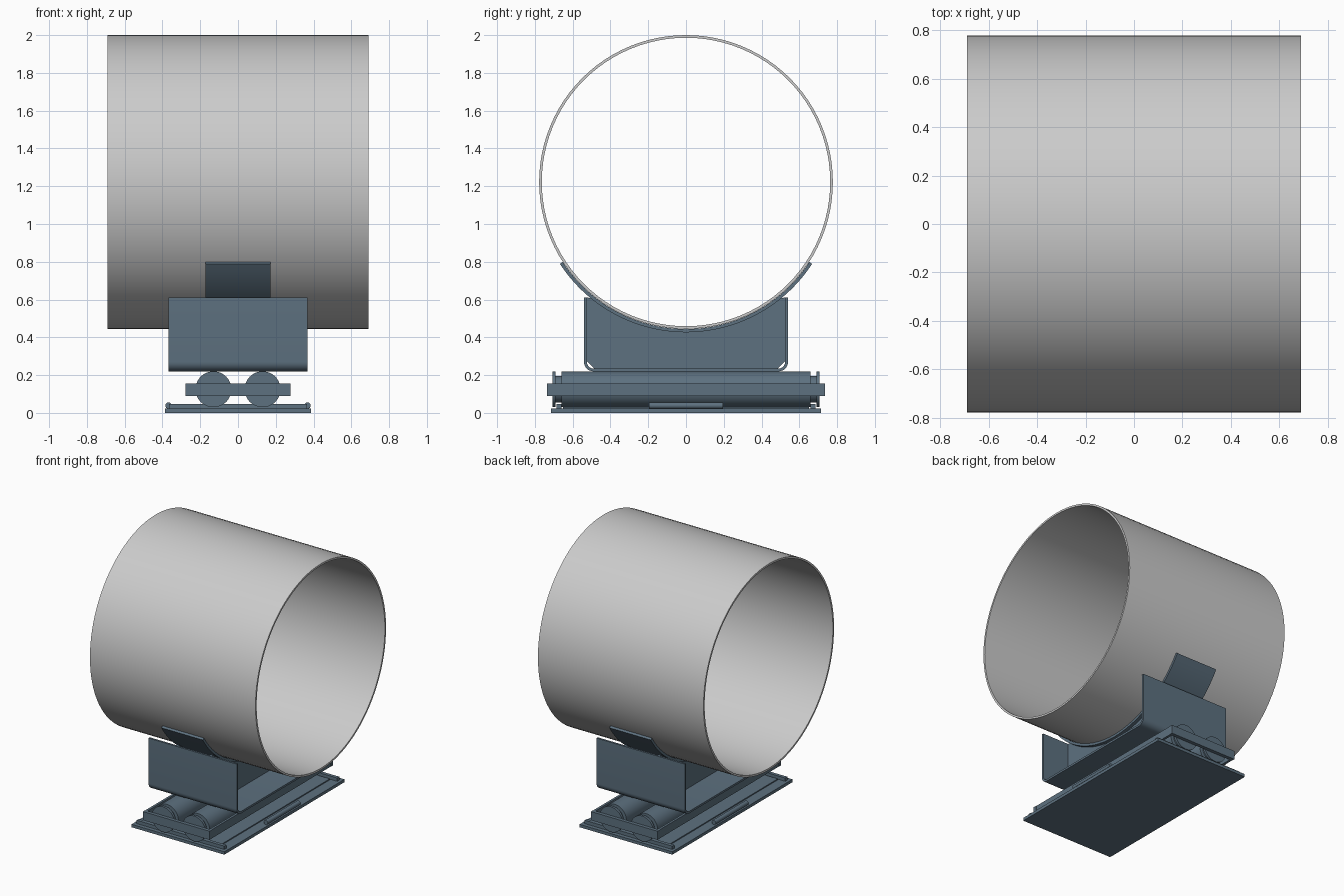
import bpy, bmesh
from math import sin, cos, pi, radians, sqrt

if "Cube" in bpy.data.objects:
    bpy.data.objects.remove(bpy.data.objects["Cube"])

CZ, R = 1.2225, 0.7775   # pipe centre height and outer radius


def material(name, rgb):
    m = bpy.data.materials.new(name)
    m.diffuse_color = (*rgb, 1)
    m.use_nodes = True
    m.node_tree.nodes["Principled BSDF"].inputs["Base Color"].default_value = m.diffuse_color
    return m


steel = material("blue_steel", (0.11, 0.165, 0.215))


def finish(name, bm, mat=steel):
    bmesh.ops.recalc_face_normals(bm, faces=bm.faces)
    me = bpy.data.meshes.new(name)
    bm.to_mesh(me)
    bm.free()
    ob = bpy.data.objects.new(name, me)
    bpy.context.collection.objects.link(ob)
    if mat:
        me.materials.append(mat)
    bpy.ops.object.select_all(action='DESELECT')
    ob.select_set(True)
    bpy.context.view_layer.objects.active = ob
    bpy.ops.object.shade_smooth_by_angle(angle=radians(30))
    return ob


def strip(name, outer, inner, x0, x1, closed=False, mat=steel):
    """Extrude the band between two matching (y, z) lines along x."""
    bm = bmesh.new()
    rings = [[bm.verts.new((x, y, z)) for x, (y, z) in
              ((x0, a), (x1, a), (x1, b), (x0, b))] for a, b in zip(outer, inner)]
    n = len(rings)
    for i in range(n if closed else n - 1):
        p, q = rings[i], rings[(i + 1) % n]
        for k in range(4):
            bm.faces.new((p[k], p[(k + 1) % 4], q[(k + 1) % 4], q[k]))
    if not closed:
        bm.faces.new(rings[0])
        bm.faces.new(rings[-1])
    return finish(name, bm, mat)


def box(name, x0, x1, y0, y1, z0, z1):
    return strip(name, [(y0, z0), (y1, z0)], [(y0, z1), (y1, z1)], x0, x1)


def lathe(name, profile, x, z, n=48):
    """Revolve (y, radius) points round a line parallel to y."""
    bm = bmesh.new()
    rings = [[bm.verts.new((x + r * cos(2 * pi * i / n), y, z + r * sin(2 * pi * i / n)))
              for i in range(n)] for y, r in profile]
    for p, q in zip(rings, rings[1:]):
        for i in range(n):
            bm.faces.new((p[i], p[(i + 1) % n], q[(i + 1) % n], q[i]))
    bm.faces.new(rings[0])
    bm.faces.new(rings[-1])
    return finish(name, bm)


def arc(r, a0, a1, n, cy=0.0, cz=CZ):
    """Arc in the yz plane, angles in degrees measured from straight down."""
    angles = [radians(a0 + (a1 - a0) * i / n) for i in range(n + 1)]
    return [(cy + r * sin(a), cz - r * cos(a)) for a in angles]


# Pipe section
strip("pipe", arc(R, 0, 360, 96)[:-1], arc(R - 0.014, 0, 360, 96)[:-1],
      -0.69, 0.69, closed=True, mat=None)

# Curved saddle plate under the pipe
strip("saddle_plate", arc(0.796, -57, 57, 40), arc(R + 0.001, -57, 57, 40), -0.173, 0.173)


# Channel cradle with rounded lower bends
def channel_line(r):
    cy, cz = 0.49, 0.27
    half = arc(r, 0, 90, 8, cy, cz) + [(cy + r, 0.61)]
    return [(-y, z) for y, z in reversed(half)] + half


strip("cradle_channel", channel_line(0.05), channel_line(0.035), -0.368, 0.368)

# Webs inside the channel, cut to the saddle curve and clipped at the corners
for x in (-0.14, 0.14):
    low, top = [], []
    for i in range(-27, 28):
        y = 0.525 * i / 27
        low.append((y, 0.235 + max(0, abs(y) - 0.485)))
        top.append((y, min(0.61, CZ - sqrt(0.795 ** 2 - y * y))))
    strip("cradle_web", low, top, x - 0.0075, x + 0.0075)

# Two flanged rollers
half = [(0.66, 0.095), (0.66, 0.07), (0.69, 0.07), (0.69, 0.095), (0.708, 0.095)]
for x in (-0.13, 0.13):
    lathe("roller", [(-y, r) for y, r in reversed(half)] + half, x, 0.125)
    lathe("roller_axle", [(-0.725, 0.02), (0.725, 0.02)], x, 0.125, 24)

# Roller frame: end bars across the axles, long bars beside the rollers
for s in (-1, 1):
    ya, yb = sorted((s * 0.709, s * 0.735))
    box("frame_end_bar", -0.278, 0.278, ya, yb, 0.09, 0.155)
    xa, xb = sorted((s * 0.258, s * 0.276))
    box("frame_long_bar", xa, xb, -0.71, 0.71, 0.09, 0.155)

# Base plate with guide rails and end stops
box("base_plate", -0.387, 0.387, -0.715, 0.715, 0, 0.022)
box("wear_plate", -0.31, 0.31, -0.65, 0.65, 0.022, 0.03)
for s in (-1, 1):
    box("guide_rail", -0.365, 0.365, s * 0.672 - 0.013, s * 0.672 + 0.013, 0.022, 0.047)
    lathe("end_stop", [(-0.195, 0.017), (0.195, 0.017)], s * 0.368, 0.039, 20)
